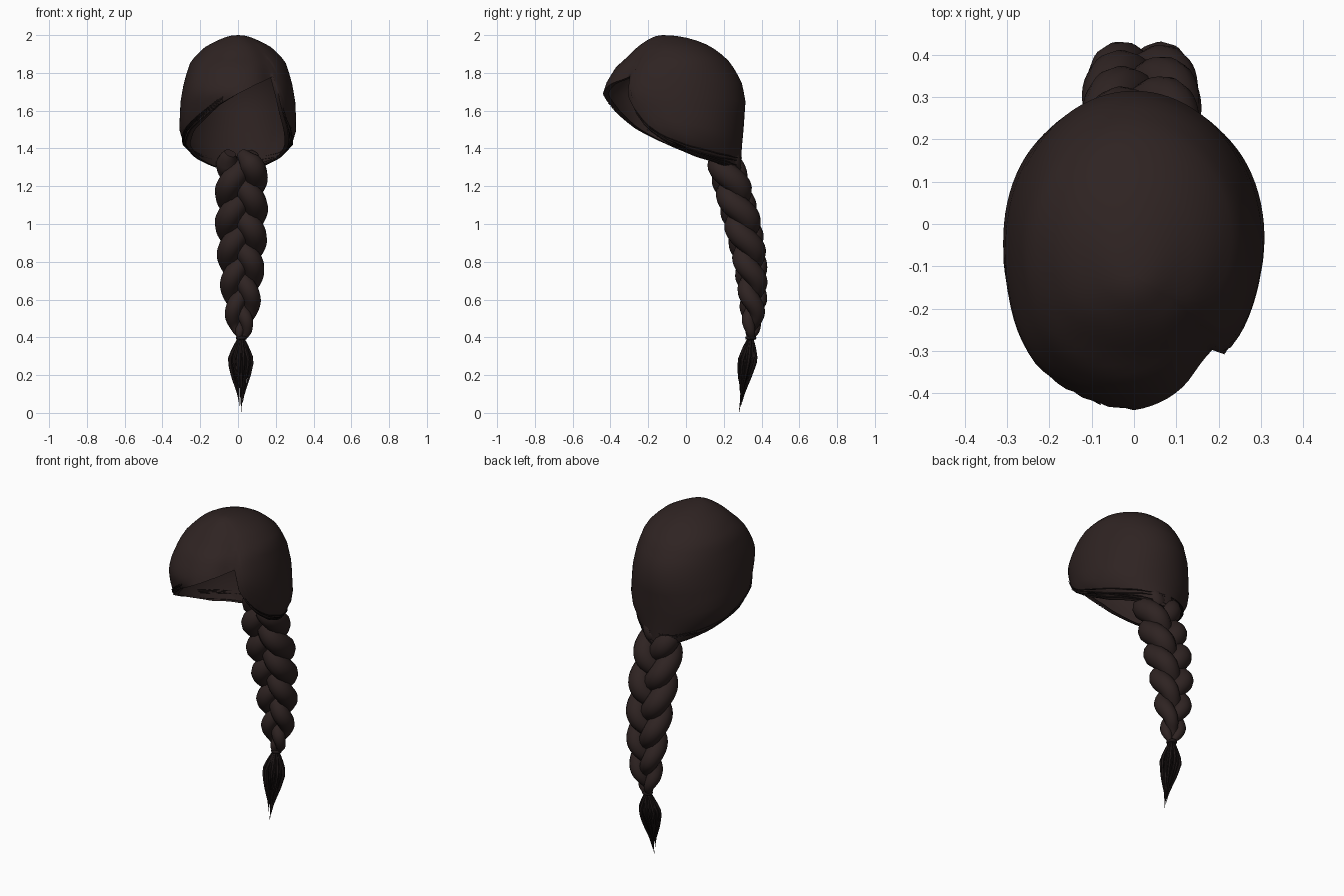
import bpy, bmesh, math, random
from mathutils import Vector

if "Cube" in bpy.data.objects:
    bpy.data.objects.remove(bpy.data.objects["Cube"])

random.seed(4)


def material(name, col):
    m = bpy.data.materials.new(name)
    m.diffuse_color = (*col, 1)
    m.use_nodes = True
    m.node_tree.nodes["Principled BSDF"].inputs["Base Color"].default_value = m.diffuse_color
    return m


HAIR = material("dark brown hair", (0.028, 0.017, 0.016))
DARK = material("shadow brown hair", (0.012, 0.008, 0.008))


def lerp(table, v):
    """Piecewise linear lookup in a short (key, value) table."""
    if v <= table[0][0]:
        return table[0][1]
    for (a, p), (b, q) in zip(table, table[1:]):
        if v <= b:
            return p + (q - p) * (v - a) / (b - a)
    return table[-1][1]


def by_depth(pairs):
    """Key a height table by root of the drop below the crown (rounds the top)."""
    return [(math.sqrt(2.0 - z), v) for z, v in pairs]


# Head cap: half width, front and back limits by height
WIDTH = by_depth([(2, 0), (1.97, .11), (1.94, .17), (1.86, .25), (1.75, .285), (1.65, .303),
                  (1.5, .31), (1.42, .285), (1.35, .22), (1.27, .12)])
FRONT = by_depth([(2, -.12), (1.97, -.21), (1.92, -.275), (1.88, -.315), (1.83, -.37), (1.75, -.42),
                  (1.69, -.44), (1.6, -.41), (1.5, -.36), (1.42, -.28), (1.35, -.2), (1.27, .05)])
BACK = by_depth([(2, -.12), (1.97, .06), (1.94, .13), (1.86, .23), (1.75, .295), (1.65, .315),
                 (1.5, .305), (1.4, .295), (1.27, .29)])
# Height of the lower edge by angle from the front: swept fringe, then side locks
RIM = [(-180, 1.27), (-150, 1.28), (-120, 1.31), (-90, 1.36), (-75, 1.40), (-60, 1.45), (-40, 1.54),
       (-20, 1.63), (0, 1.69), (20, 1.74), (44, 1.78), (50, 1.61), (58, 1.50), (70, 1.42),
       (90, 1.36), (120, 1.31), (150, 1.28), (180, 1.27)]


def cap_point(deg, s, grow=1.0):
    """Point on the cap: s runs from the crown (0) to the lower edge (1)."""
    z = 2.0 - (2.0 - lerp(RIM, deg)) * s ** 1.8
    u = math.sqrt(max(0, 2.0 - z))
    w, f, b = lerp(WIDTH, u), lerp(FRONT, u), lerp(BACK, u)
    swell = 0.06 * math.exp(-((deg + 52) / 22) ** 2) - 0.05 * math.exp(-((deg - 38) / 12) ** 2)
    k = grow * (1 + swell * min(1, u * 2))
    a = math.radians(deg)
    return Vector((k * w * math.sin(a), (f + b) / 2 - k * (b - f) / 2 * math.cos(a), z))


def finish(ob, mat, angle=50):
    ob.data.materials.clear()
    ob.data.materials.append(mat)
    bpy.ops.object.select_all(action='DESELECT')
    ob.select_set(True)
    bpy.context.view_layer.objects.active = ob
    bpy.ops.object.shade_smooth_by_angle(angle=math.radians(angle))


def tubes(name, paths, mat, sides=2):
    """Tapered tubes; each path is a list of (point, radius)."""
    cu = bpy.data.curves.new(name, 'CURVE')
    cu.dimensions = '3D'
    cu.bevel_depth = 1.0
    cu.bevel_resolution = sides
    cu.use_fill_caps = True
    for path in paths:
        sp = cu.splines.new('POLY')
        sp.points.add(len(path) - 1)
        for p, (co, r) in zip(sp.points, path):
            p.co = (*co, 1)
            p.radius = r
    ob = bpy.data.objects.new(name, cu)
    bpy.context.collection.objects.link(ob)
    bpy.ops.object.select_all(action='DESELECT')
    ob.select_set(True)
    bpy.context.view_layer.objects.active = ob
    bpy.ops.object.convert(target='MESH')
    finish(bpy.context.view_layer.objects.active, mat)


# Hair cap, with the lower edge turned slightly inward
bm = bmesh.new()
COLS, ROWS = 90, 18
grid = []
for i in range(ROWS + 2):
    s, g = (i / ROWS, 1.0) if i <= ROWS else (1.0, 0.92)
    grid.append([bm.verts.new(cap_point(-180 + 360 * j / COLS, s, g)) for j in range(COLS)])
for i in range(ROWS + 1):
    for j in range(COLS):
        k = (j + 1) % COLS
        bm.faces.new((grid[i][j], grid[i + 1][j], grid[i + 1][k], grid[i][k]))
bmesh.ops.remove_doubles(bm, verts=bm.verts, dist=0.0005)
me = bpy.data.meshes.new("hair_cap")
bm.to_mesh(me)
bm.free()
cap = bpy.data.objects.new("hair_cap", me)
bpy.context.collection.objects.link(cap)
finish(cap, HAIR, 60)

# Loose fine hairs along the lower edge of each side, running to the nape
hairs = []
for start, end in ((-15, -175), (52, 175)):
    for n in range(6):
        s0, s1 = random.uniform(.95, 1.0), random.uniform(.93, 1.01)
        hairs.append([(cap_point(start + (end - start) * t / 24, s0 + (s1 - s0) * t / 24, 1.012),
                       0.003 * math.sin(math.pi * (t + .5) / 25) + .0005) for t in range(25)])
tubes("edge_hairs", hairs, DARK, 0)

# Three-strand braid: centre line depth and half width by height
BRAID_Y = [(.39, .342), (.45, .35), (.6, .355), (.8, .34), (1.0, .30), (1.2, .245), (1.3, .215), (1.4, .20)]
BRAID_W = [(.39, .022), (.43, .055), (.5, .085), (.6, .105), (.8, .128), (1.0, .142), (1.3, .14), (1.4, .125)]
for n in range(3):
    path = []
    for t in range(97):
        z = 1.375 - (1.375 - .395) * t / 96
        th = 2 * math.pi * ((1.375 - z) / .5 + n / 3)
        w = lerp(BRAID_W, z)
        x = .018 + .53 * w * math.sin(th)
        y = lerp(BRAID_Y, z) + .27 * w * -math.sin(2 * th) * -1 * -1
        r = w * (.40 + .07 * abs(math.sin(th)))
        if t < 5:
            r *= .55 + .09 * t
        path.append((Vector((x, y, z)), r))
    tubes("braid_strand_%d" % (n + 1), [path], HAIR, 4)

# Hair band where the braid ends
bpy.ops.mesh.primitive_torus_add(location=(.018, .343, .397), major_radius=.02, minor_radius=.01,
                                 major_segments=16, minor_segments=8)
band = bpy.context.object
band.name = "hair_band"
finish(band, DARK)

# Loose tuft below the band: thin locks that swell and gather to a point
locks = []
for n in range(26):
    a = n * 2.4
    spread = math.sqrt((n + 1) / 26)
    low = random.uniform(.03, .2) if n else 0.003
    path = []
    for t in range(11):
        f = t / 10
        z = .40 - (.40 - low) * f
        d = (.40 - z) / .40
        swell = spread * lerp([(0, .15), (.15, .6), (.3, 1), (.5, .75), (.75, .25), (1, .02)], d)
        cy = lerp([(0, .343), (.3, .328), (.6, .305), (1, .28)], d)
        path.append((Vector((.016 + .066 * swell * math.cos(a), cy + .05 * swell * math.sin(a), z)),
                     .011 * (1 - f) ** .7 * (.5 + min(f * 2.5, .6)) + .0008))
    locks.append(path)
tubes("tuft_locks", locks, DARK, 1)
